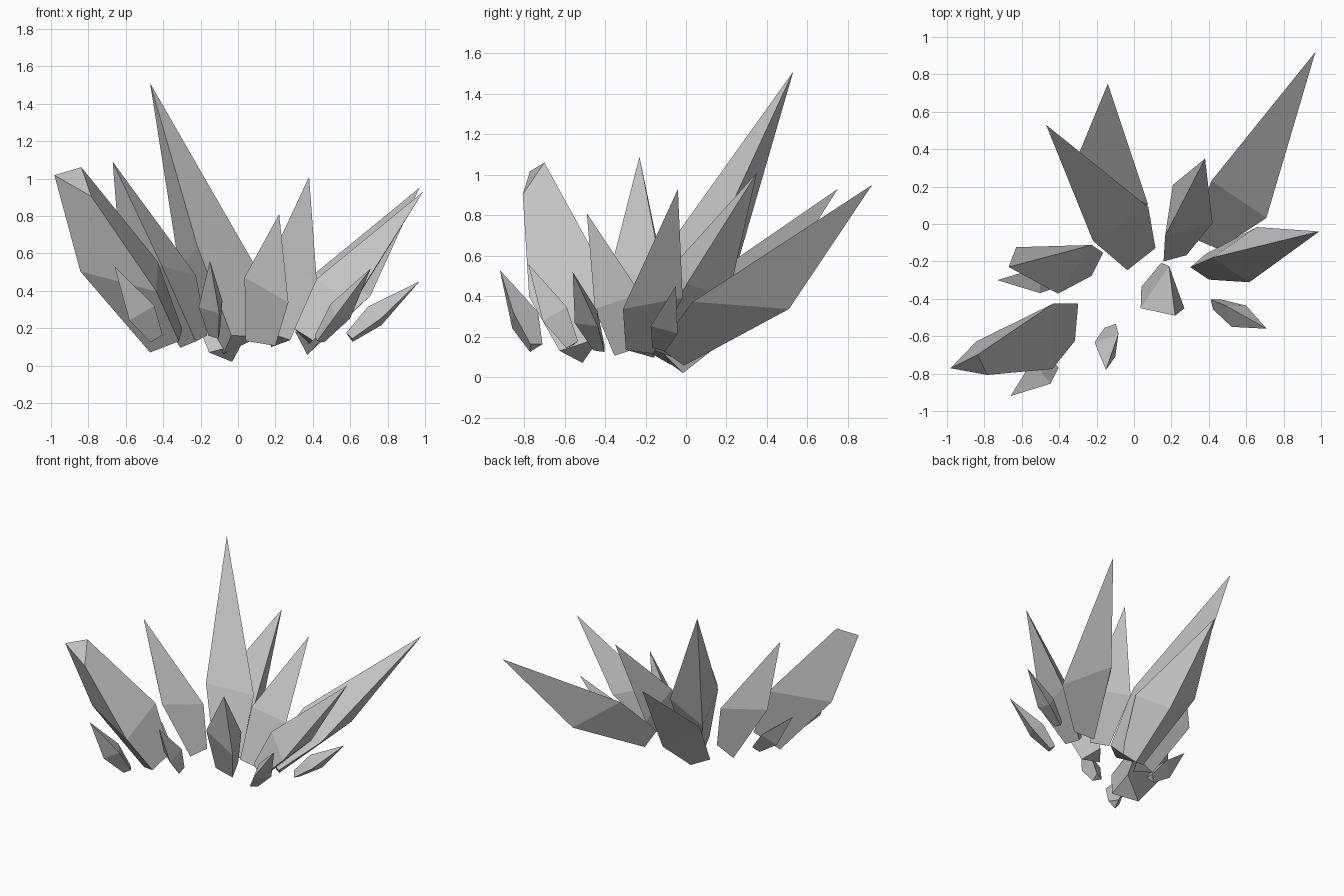
import bpy
import bmesh
from math import cos, sin, radians
from mathutils import Vector

default = bpy.data.objects.get("Cube")
if default:
    bpy.data.objects.remove(default, do_unlink=True)

# Single stone-grey material
GREY = (0.55, 0.55, 0.55, 1.0)
stone = bpy.data.materials.new("crystal_grey")
stone.use_nodes = True
stone.diffuse_color = GREY
stone.node_tree.nodes["Principled BSDF"].inputs["Base Color"].default_value = GREY


def crystal(name, root, tip, roll, radii, shoulders=(0.38, 0.38, 0.38), foot=0.48, cap=None):
    """Three-sided shard: narrow foot, wide slanted shoulder, then a point or a slanted cap."""
    root, tip = Vector(root), Vector(tip)
    axis = (tip - root).normalized()
    side = axis.cross(Vector((0, 0, 1))).normalized()
    up = side.cross(axis)
    bm = bmesh.new()

    def ring(fractions, scale):
        corners = []
        for i, (radius, fraction) in enumerate(zip(radii, fractions)):
            angle = radians(roll + 120 * i)
            spoke = side * cos(angle) + up * sin(angle)
            corners.append(bm.verts.new(root.lerp(tip, fraction) + spoke * radius * scale))
        return corners

    base, wide = ring((0, 0, 0), foot), ring(shoulders, 1)
    top = ring(cap, 0.38) if cap else [bm.verts.new(tip)]
    bm.faces.new(base)
    if cap:
        bm.faces.new(top)
    for i in range(3):
        j = (i + 1) % 3
        bm.faces.new((base[i], base[j], wide[j], wide[i]))
        if cap:
            bm.faces.new((wide[i], wide[j], top[j], top[i]))
        else:
            bm.faces.new((wide[i], wide[j], top[0]))
    bmesh.ops.recalc_face_normals(bm, faces=bm.faces)

    mesh = bpy.data.meshes.new(name)
    bm.to_mesh(mesh)
    bm.free()
    mesh.materials.append(stone)
    obj = bpy.data.objects.new(name, mesh)
    bpy.context.collection.objects.link(obj)
    return obj


# Large shards at the back
crystal("tall_back_shard", (0.0, -0.16, 0.13), (-0.47, 0.53, 1.51), 22,
        (0.22, 0.18, 0.24), (0.28, 0.33, 0.36), foot=0.55)
crystal("low_back_shard", (-0.05, -0.06, 0.06), (-0.14, 0.75, 0.93), 52,
        (0.23, 0.24, 0.14), (0.35, 0.5, 0.39), foot=0.45)
crystal("back_left_shard", (0.37, -0.07, 0.13), (0.97, 0.92, 0.95), 11,
        (0.24, 0.18, 0.21), (0.25, 0.31, 0.45), foot=0.45)
crystal("upright_shard", (0.21, -0.15, 0.14), (0.38, 0.35, 1.01), -6, (0.15, 0.17, 0.2))

# Shards on the left side
crystal("left_shard", (0.36, -0.23, 0.15), (0.99, -0.04, 0.93), -18,
        (0.16, 0.15, 0.16), (0.28, 0.28, 0.4), foot=0.5)
crystal("small_left_shard", (0.6, -0.13, 0.15), (0.97, -0.05, 0.45), -10, (0.08, 0.07, 0.08))
crystal("small_front_left_shard", (0.43, -0.42, 0.14), (0.71, -0.56, 0.52), -20, (0.08, 0.07, 0.08))

# Shards at the front
crystal("front_shard", (0.13, -0.3, 0.13), (0.22, -0.49, 0.81), 4,
        (0.15, 0.15, 0.14), (0.5, 0.36, 0.36), foot=0.65)
crystal("small_front_shard", (-0.12, -0.56, 0.16), (-0.15, -0.78, 0.56), 0, (0.08, 0.08, 0.08))
crystal("small_front_right_shard", (-0.44, -0.75, 0.15), (-0.66, -0.92, 0.53), 30, (0.09, 0.09, 0.09))

# Shards on the right side, one with a broken-off top
crystal("broken_right_shard", (-0.36, -0.53, 0.13), (-0.865, -0.765, 0.99), 60,
        (0.25, 0.19, 0.23), (0.36, 0.31, 0.56), foot=0.55, cap=(1.03, 0.9, 1.08))
crystal("right_shard", (-0.23, -0.2, 0.13), (-0.67, -0.23, 1.09), 61,
        (0.18, 0.16, 0.2), (0.3, 0.42, 0.54))
crystal("small_right_shard", (-0.41, -0.3, 0.15), (-0.73, -0.3, 0.48), 30, (0.08, 0.08, 0.08))
